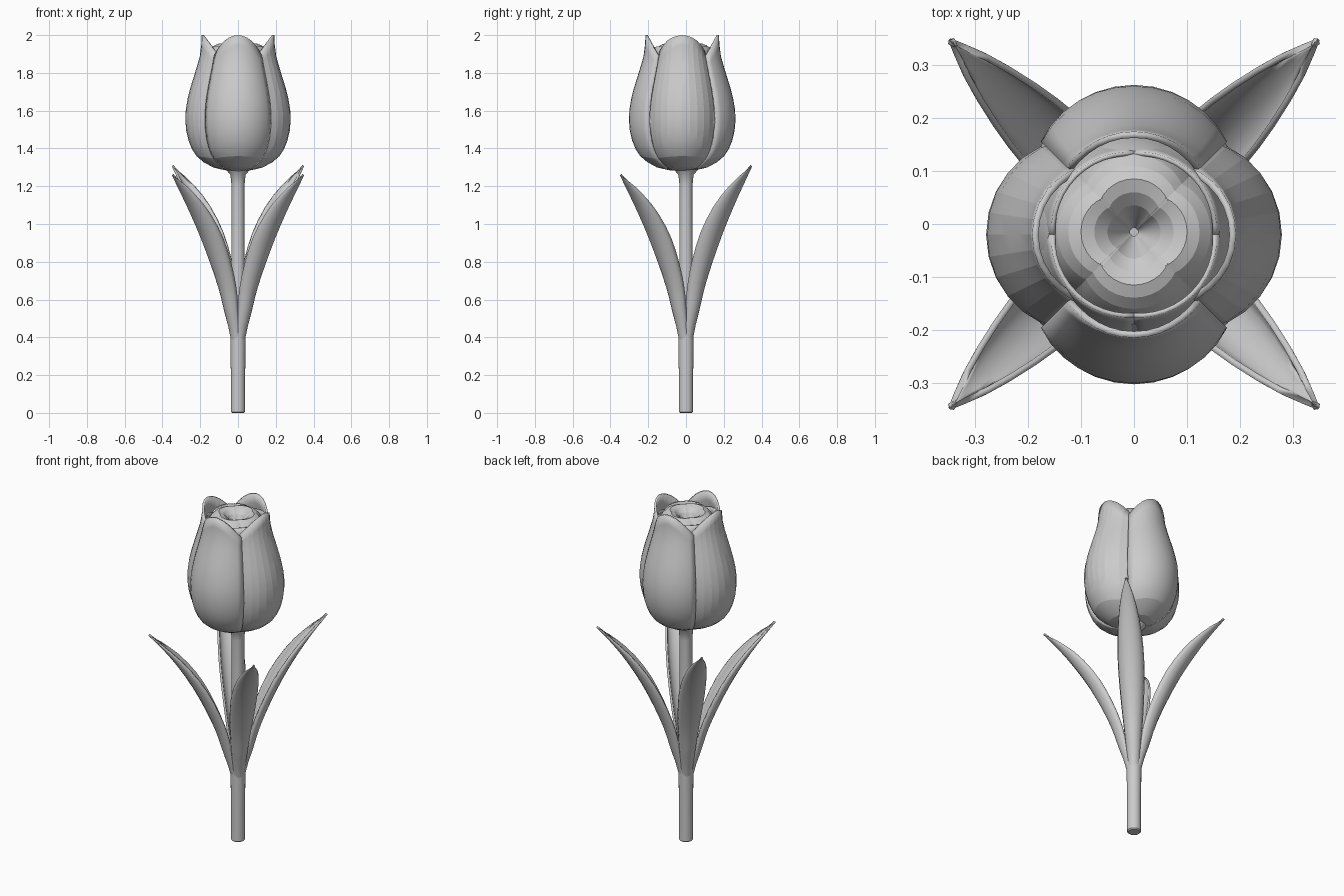
import bpy, bmesh, math
from math import sin, cos, radians, pi

if "Cube" in bpy.data.objects:
    bpy.data.objects.remove(bpy.data.objects["Cube"])


def sample(pts, u):
    # Catmull-Rom point along a list of tuples, u in 0..1
    n = len(pts) - 1
    x = min(max(u, 0), 1) * n
    i = min(int(x), n - 1)
    t = x - i
    p = [pts[min(max(i + k, 0), n)] for k in (-1, 0, 1, 2)]
    return [0.5 * (2 * b + (c - a) * t + (2 * a - 5 * b + 4 * c - d) * t * t
                   + (3 * b - a - 3 * c + d) * t ** 3) for a, b, c, d in zip(*p)]


def sheet(name, func, cols, rows, thick=0, angle=40):
    # Grid surface from func(s in -1..1, t in 0..1), optionally thickened inward
    bm = bmesh.new()
    g = [[bm.verts.new(func(-1 + 2 * i / cols, j / rows)) for i in range(cols + 1)]
         for j in range(rows + 1)]
    for j in range(rows):
        for i in range(cols):
            bm.faces.new((g[j][i], g[j][i + 1], g[j + 1][i + 1], g[j + 1][i]))
    bmesh.ops.remove_doubles(bm, verts=bm.verts, dist=1e-5)
    me = bpy.data.meshes.new(name)
    bm.to_mesh(me)
    bm.free()
    ob = bpy.data.objects.new(name, me)
    bpy.context.collection.objects.link(ob)
    if thick:
        m = ob.modifiers.new("thickness", 'SOLIDIFY')
        m.thickness = thick
        m.offset = -1
    if angle:
        bpy.ops.object.select_all(action='DESELECT')
        ob.select_set(True)
        bpy.context.view_layer.objects.active = ob
        bpy.ops.object.shade_smooth_by_angle(angle=radians(angle))
    return ob


def petal(name, deg, prof, half, lobe, drop, power, rows, thick, scale=1.0, cy=-0.02):
    # Cupped petal: profile swept over an arc, edges pulled in and cut lower
    def f(s, t):
        r, z = sample(prof, t * (1 - drop * abs(s) ** power))
        r *= scale * (1 - lobe * s * s)
        a = radians(deg + s * half)
        return (r * cos(a), cy + r * sin(a), z)
    return sheet(name, f, 12, rows, thick, 12)


# Stem
stem_prof = [(0, 0), (0.032, 0), (0.038, 0.006), (0.038, 0.2), (0.04, 0.38), (0.042, 0.5),
             (0.036, 0.7), (0.034, 1.0), (0.034, 1.2), (0.04, 1.26), (0.07, 1.295), (0.0, 1.31)]


def stem(s, t):
    r, z = stem_prof[round(t * (len(stem_prof) - 1))]
    return (r * cos(s * pi), r * sin(s * pi), z)


sheet("stem", stem, 20, len(stem_prof) - 1)

# Leaves: (distance along one axis, height, half width, cup depth)
leaf_path = [(0.012, 0.25, 0.018, 0.012), (0.032, 0.42, 0.032, 0.03), (0.06, 0.55, 0.044, 0.045),
             (0.085, 0.67, 0.055, 0.056), (0.125, 0.81, 0.066, 0.064), (0.18, 0.97, 0.072, 0.066),
             (0.245, 1.12, 0.062, 0.054), (0.305, 1.235, 0.036, 0.026), (0.348, 1.305, 0.003, 0.0)]


def leaf(name, deg, zscale):
    def f(s, t):
        m, z, w, c = sample(leaf_path, t)
        d = m * math.sqrt(2) - c * (1 - cos(s * pi / 2))
        e = w * sin(s * pi / 2)
        a = radians(deg)
        z = 0.25 + (z - 0.25) * zscale
        return (d * cos(a) - e * sin(a), d * sin(a) + e * cos(a), z)
    sheet(name, f, 8, 18, 0.012, 50)


for name, deg, zs in (("leaf_back_right", 45, 1), ("leaf_back_left", 135, 1),
                      ("leaf_front_left", 225, 0.955), ("leaf_front_right", 315, 0.955)):
    leaf(name, deg, zs)

# Outer petals
outer = [(0.02, 1.28), (0.12, 1.295), (0.205, 1.345), (0.25, 1.41), (0.275, 1.5), (0.277, 1.6),
         (0.258, 1.7), (0.228, 1.8), (0.2, 1.9), (0.192, 2.0)]
for name, deg, half, lobe, sc in (("petal_front", 270, 45, 0.12, 1.012), ("petal_back", 90, 45, 0.12, 1.012),
                                  ("petal_left", 180, 52, 0.19, 1.0), ("petal_right", 0, 52, 0.19, 1.0)):
    petal(name, deg, outer, half, lobe, 0.12, 1.5, 16, 0.012, sc)

# Inner petals curling over the centre
inner = [(0.03, 1.31), (0.17, 1.38), (0.22, 1.5), (0.222, 1.62), (0.2, 1.75), (0.175, 1.86),
         (0.145, 1.925), (0.1, 1.955), (0.05, 1.925), (0.008, 1.85)]
for k, name in enumerate(("right", "back", "left", "front")):
    petal("inner_petal_" + name, 90 * k, inner, 47, 0.13, 0, 2, 18, 0, 1.0, -0.015)

# Middle ring of petals between the outer ones and the bud
middle = [(0.03, 1.3), (0.18, 1.37), (0.245, 1.5), (0.245, 1.6), (0.225, 1.7), (0.2, 1.8),
          (0.178, 1.88), (0.165, 1.94)]
for k in range(4):
    petal("middle_petal_%d" % (k + 1), 45 + 90 * k, middle, 46, 0.05, 0.06, 2, 12, 0.008, 0.97)
